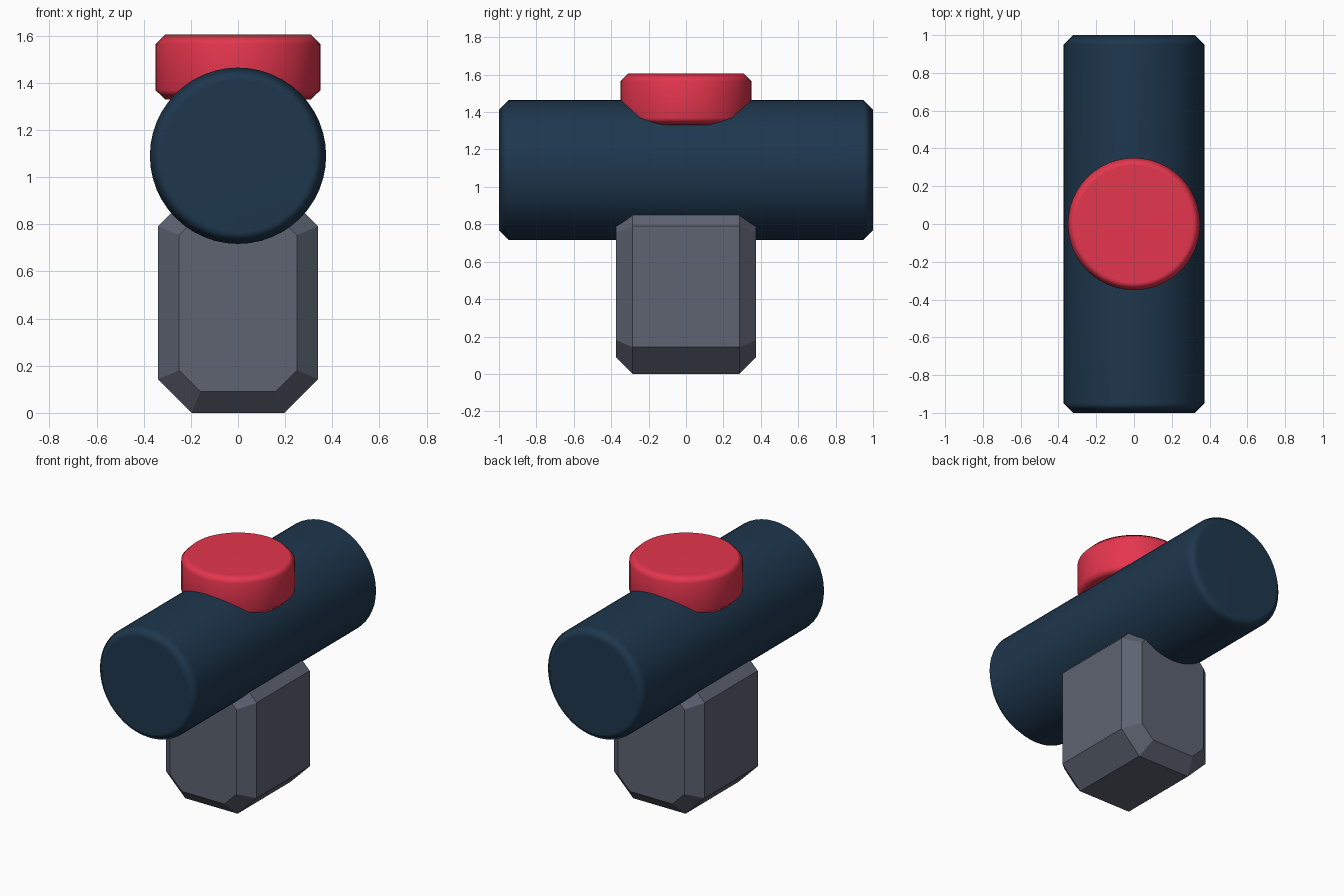
import bpy, bmesh, math

if "Cube" in bpy.data.objects:
    bpy.data.objects.remove(bpy.data.objects["Cube"])


def paint(obj, name, color):
    mat = bpy.data.materials.new(name)
    mat.diffuse_color = (*color, 1)
    mat.use_nodes = True
    mat.node_tree.nodes["Principled BSDF"].inputs["Base Color"].default_value = mat.diffuse_color
    obj.data.materials.append(mat)


def chamfered_cylinder(name, radius, depth, chamfer, location, rotation=(0, 0, 0)):
    bpy.ops.mesh.primitive_cylinder_add(vertices=48, radius=radius, depth=depth,
                                        location=location, rotation=rotation)
    obj = bpy.context.object
    obj.name = name
    bpy.ops.object.shade_smooth()
    bev = obj.modifiers.new("Chamfer", 'BEVEL')
    bev.width = chamfer
    bev.segments = 1
    bev.limit_method = 'ANGLE'
    bev.angle_limit = math.radians(45)
    obj.modifiers.new("Weighted normals", 'WEIGHTED_NORMAL')
    return obj


def octagon(half_x, z0, z1, cut):
    right = [(half_x - cut, z0), (half_x, z0 + cut), (half_x, z1 - cut), (half_x - cut, z1)]
    return right + [(-x, z) for x, z in reversed(right)]


# Post: octagonal prism along y with chamfered front and back ends
INSET, CUT = 0.09, 0.143
outer = octagon(0.34, 0, 0.935, CUT)
inner = octagon(0.34 - INSET, INSET, 0.935 - INSET, CUT - INSET * (2 - math.sqrt(2)))
bm = bmesh.new()
rings = [[bm.verts.new((x, y, z)) for x, z in ring]
         for ring, y in ((inner, -0.374), (outer, -0.285), (outer, 0.285), (inner, 0.374))]
for a, b in zip(rings, rings[1:]):
    for i in range(8):
        j = (i + 1) % 8
        bm.faces.new((a[i], a[j], b[j], b[i]))
bm.faces.new(rings[0])
bm.faces.new(rings[-1])
bmesh.ops.recalc_face_normals(bm, faces=bm.faces)
mesh = bpy.data.meshes.new("post")
bm.to_mesh(mesh)
bm.free()
post = bpy.data.objects.new("post", mesh)
bpy.context.collection.objects.link(post)
paint(post, "slate", (0.11, 0.125, 0.165))

# Horizontal barrel along y
barrel = chamfered_cylinder("barrel", 0.374, 2.0, 0.052, (0, 0, 1.091), (math.pi / 2, 0, 0))
paint(barrel, "navy", (0.013, 0.038, 0.074))

# Round cap button on top
button = chamfered_cylinder("top_button", 0.35, 0.275, 0.04, (0, 0, 1.4675))
paint(button, "red", (0.78, 0.036, 0.075))
